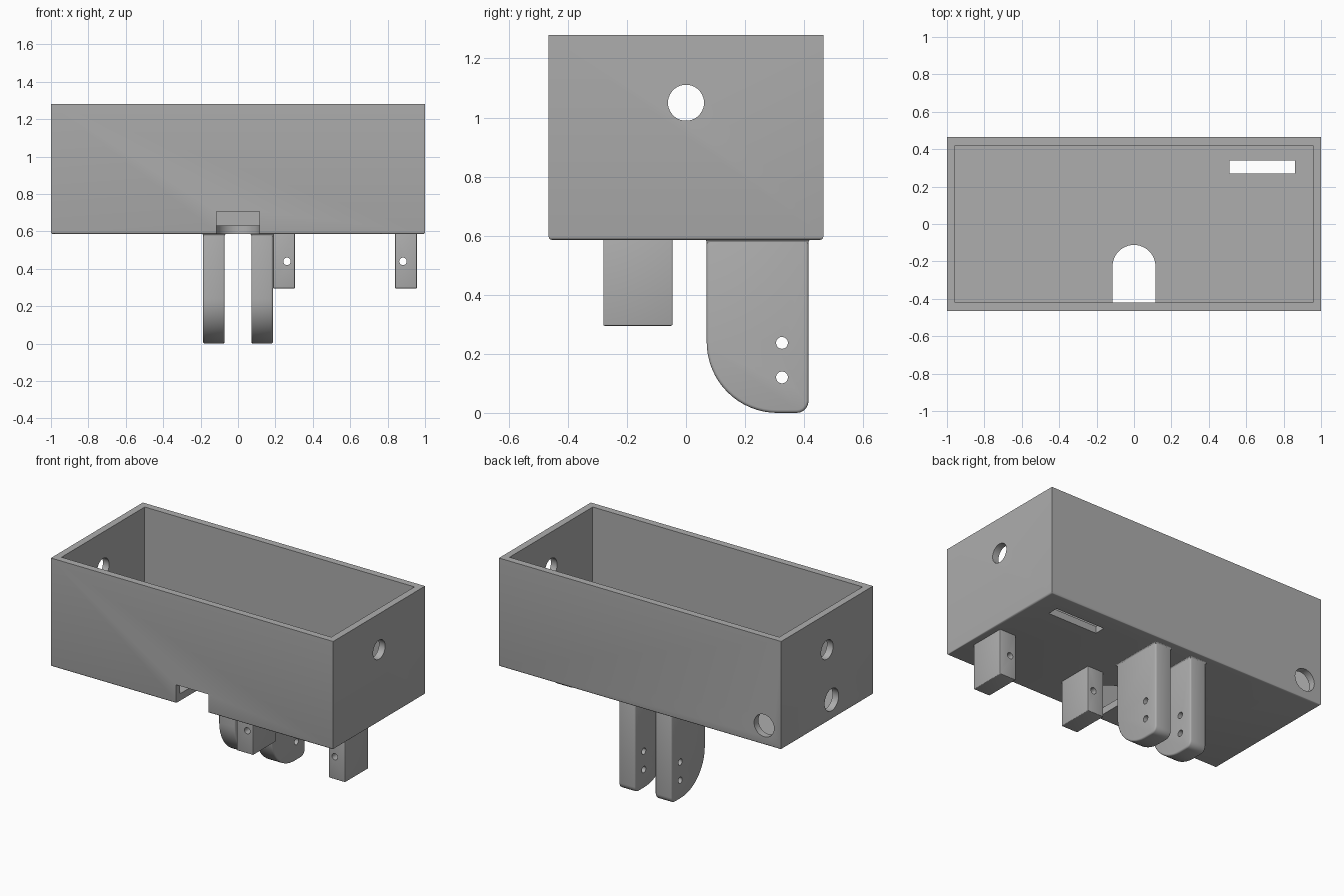
import bpy, bmesh, math
from mathutils import Matrix, Vector

if "Cube" in bpy.data.objects:
    bpy.data.objects.remove(bpy.data.objects["Cube"])

grey = bpy.data.materials.new("plain grey")
grey.diffuse_color = (0.42, 0.42, 0.42, 1)
grey.use_nodes = True
grey.node_tree.nodes["Principled BSDF"].inputs["Base Color"].default_value = grey.diffuse_color


def finish(name, bm):
    bmesh.ops.recalc_face_normals(bm, faces=bm.faces)
    me = bpy.data.meshes.new(name)
    bm.to_mesh(me)
    bm.free()
    me.materials.append(grey)
    ob = bpy.data.objects.new(name, me)
    bpy.context.collection.objects.link(ob)
    return ob


def box(name, lo, hi):
    bm = bmesh.new()
    lo, hi = Vector(lo), Vector(hi)
    bmesh.ops.create_cube(bm, size=1, matrix=Matrix.Translation((lo + hi) / 2)
                          @ Matrix.Diagonal((*(hi - lo), 1)))
    return finish(name, bm)


def prism(name, points, direction):
    bm = bmesh.new()
    face = bm.faces.new([bm.verts.new(p) for p in points])
    ext = bmesh.ops.extrude_face_region(bm, geom=[face])
    bmesh.ops.translate(bm, vec=direction,
                        verts=[v for v in ext["geom"] if isinstance(v, bmesh.types.BMVert)])
    return finish(name, bm)


def rod(centre, axis, radius, length):
    bm = bmesh.new()
    turn = Vector((0, 0, 1)).rotation_difference(Vector(axis)).to_matrix().to_4x4()
    bmesh.ops.create_cone(bm, cap_ends=True, segments=40, radius1=radius, radius2=radius,
                          depth=length, matrix=Matrix.Translation(centre) @ turn)
    return finish("hole_cutter", bm)


def arc(cx, cy, r, start, end, n):
    return [(cx + r * math.cos(math.radians(start + (end - start) * i / n)),
             cy + r * math.sin(math.radians(start + (end - start) * i / n)))
            for i in range(n + 1)]


def apply_mods(ob):
    dg = bpy.context.evaluated_depsgraph_get()
    me = bpy.data.meshes.new_from_object(ob.evaluated_get(dg))
    ob.modifiers.clear()
    ob.data = me


def cut(ob, cutters):
    for c in cutters:
        m = ob.modifiers.new("cut", 'BOOLEAN')
        m.operation, m.solver, m.object = 'DIFFERENCE', 'EXACT', c
    apply_mods(ob)
    for c in cutters:
        bpy.data.objects.remove(c)


def bevel(ob, width):
    m = ob.modifiers.new("round", 'BEVEL')
    m.width, m.segments, m.limit_method = width, 3, 'ANGLE'
    m.angle_limit = math.radians(40)
    apply_mods(ob)


def smooth(ob):
    bpy.ops.object.select_all(action='DESELECT')
    ob.select_set(True)
    bpy.context.view_layer.objects.active = ob
    bpy.ops.object.shade_smooth_by_angle(angle=math.radians(32))


BASE, FLOOR, TOP = 0.586, 0.631, 1.28

# Open tray: outer block with a rounded bottom rim
bm = bmesh.new()
bmesh.ops.create_cube(bm, size=1, matrix=Matrix.Translation((0, 0, (BASE + TOP) / 2))
                      @ Matrix.Diagonal((2, 0.93, TOP - BASE, 1)))
rim = [e for e in bm.edges if all(v.co.z < 1 for v in e.verts)]
bmesh.ops.bevel(bm, geom=rim, offset=0.01, segments=3, profile=0.5, affect='EDGES')
tray = finish("tray", bm)

# Tray openings: cavity, cable arch, front notch, floor slot, round holes
arch = [(-0.115, -0.44), (0.115, -0.44)] + arc(0, -0.227, 0.115, 0, 180, 24)
cut(tray, [
    box("cavity_cutter", (-0.956, -0.421, FLOOR), (0.956, 0.421, 1.5)),
    prism("arch_cutter", [(x, y, 0.5) for x, y in arch], (0, 0, 0.2)),
    box("notch_cutter", (-0.115, -0.6, 0.4), (0.115, -0.4, 0.705)),
    box("slot_cutter", (0.51, 0.27, 0.5), (0.86, 0.34, 0.7)),
    rod((0, 0, 1.05), (1, 0, 0), 0.061, 3),
    rod((-1, -0.046, 0.712), (1, 0, 0), 0.071, 0.3),
    rod((-0.879, 0.45, 0.709), (0, 1, 0), 0.071, 0.3),
])
smooth(tray)

# Pair of hanging brackets with a large rounded front corner and two pin holes
outline = ([(0.07, 0.61)] + arc(0.31, 0.24, 0.24, 180, 270, 16)
           + arc(0.375, 0.04, 0.04, 270, 360, 5) + [(0.415, 0.61)])
for side, x0 in (("left", -0.187), ("right", 0.071)):
    br = prism(side + "_bracket", [(x0, y, z) for y, z in outline], (0.116, 0, 0))
    bevel(br, 0.01)
    cut(br, [rod((x0, 0.325, z), (1, 0, 0), 0.02, 0.6) for z in (0.12, 0.237)])
    smooth(br)
    # Small flared fillet where the bracket meets the tray
    bm = bmesh.new()
    rings = []
    for k in range(5):
        a = math.radians(90 * k / 4)
        off, z = 0.012 * (1 - math.sin(a)) - 0.0005, BASE + 0.002 - 0.012 * (1 - math.cos(a))
        rings.append([bm.verts.new((x, y, z)) for x, y in (
            (x0 - off, 0.07 - off), (x0 + 0.116 + off, 0.07 - off),
            (x0 + 0.116 + off, 0.415 + off), (x0 - off, 0.415 + off))])
    for a, b in zip(rings, rings[1:]):
        for i in range(4):
            bm.faces.new((a[i], a[(i + 1) % 4], b[(i + 1) % 4], b[i]))
    smooth(finish(side + "_bracket_fillet", bm))

# Two square mounting blocks, each with a small hole running front to back
for side, x0, hole in (("inner", 0.188, 0.262), ("outer", 0.84, 0.882)):
    block = box(side + "_block", (x0, -0.28, 0.295), (x0 + 0.116, -0.046, 0.61))
    bevel(block, 0.004)
    cut(block, [rod((hole, -0.16, 0.44), (0, 1, 0), 0.02, 0.6)])
    smooth(block)
